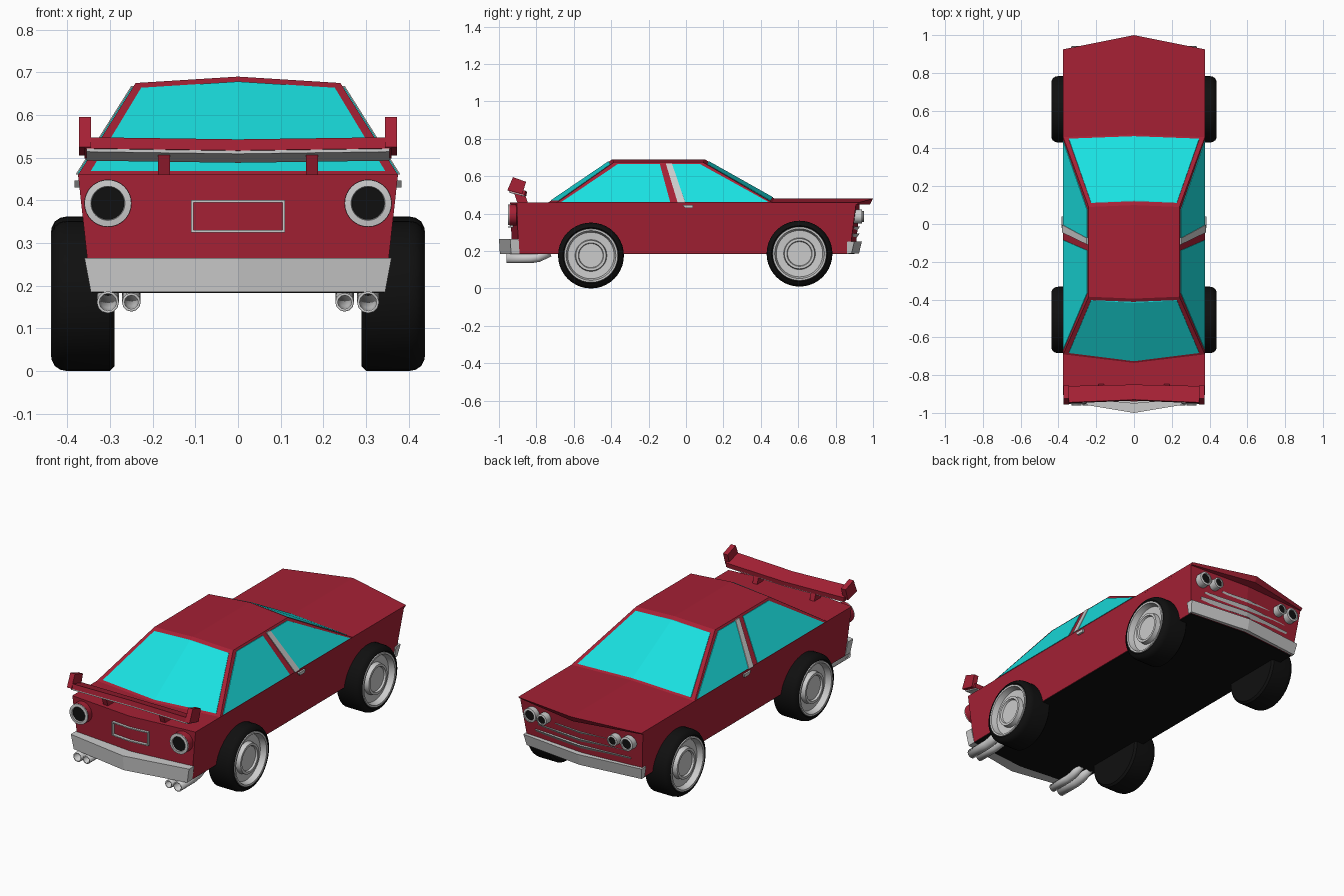
import bpy, bmesh, math
from mathutils import Vector

if "Cube" in bpy.data.objects:
    bpy.data.objects.remove(bpy.data.objects["Cube"])


def material(name, rgb):
    m = bpy.data.materials.new(name)
    m.diffuse_color = (*rgb, 1)
    m.use_nodes = True
    m.node_tree.nodes["Principled BSDF"].inputs["Base Color"].default_value = m.diffuse_color
    return m


RED = material("red_paint", (0.38, 0.015, 0.035))
GLASS = material("cyan_glass", (0.01, 0.75, 0.75))
BLACK = material("black_rubber", (0.005, 0.005, 0.005))


def build(name, verts, faces, mat=None):
    bm = bmesh.new()
    vs = [bm.verts.new(v) for v in verts]
    for f in faces:
        bm.faces.new([vs[i] for i in f])
    bmesh.ops.recalc_face_normals(bm, faces=bm.faces[:])
    me = bpy.data.meshes.new(name)
    bm.to_mesh(me)
    bm.free()
    ob = bpy.data.objects.new(name, me)
    bpy.context.collection.objects.link(ob)
    if mat:
        me.materials.append(mat)
    return ob


def plan(w, z, yr, yf, rc=0, fc=0, zc=0, zf=None):
    """Six-point plan outline with pointed ends at the centreline."""
    zf = z if zf is None else zf
    return [(0, yr + rc, z + zc), (w, yr, z), (w, yf, zf),
            (0, yf + fc, zf + zc), (-w, yf, zf), (-w, yr, z)]


def loft(name, low, high, mat=None):
    faces = [(i, (i + 1) % 6, (i + 1) % 6 + 6, i + 6) for i in range(6)]
    for o in (0, 6):
        faces += [(o, o + 1, o + 2, o + 3), (o, o + 3, o + 4, o + 5)]
    return build(name, low + high, faces, mat)


def prism(name, pts, x0, x1, mat=None, lean=0):
    """Extrude a (y, z) outline along x on both sides of the car."""
    n = len(pts)
    for s, side in ((1, "right"), (-1, "left")):
        verts = [(s * (x + lean * (z - 0.46)), y, z) for x in (x0, x1) for y, z in pts]
        faces = [(i, (i + 1) % n, (i + 1) % n + n, i + n) for i in range(n)]
        faces += [tuple(range(n)), tuple(range(n, 2 * n))]
        build(f"{name}_{side}", verts, faces, mat)


def lathe(name, prof, loc, axis, mat=None, n=32):
    """Revolve (radius, height) points about an axis."""
    q = Vector(axis).to_track_quat('Z', 'Y')
    verts, faces = [], []
    for k in range(n):
        a = 2 * math.pi * k / n
        verts += [Vector(loc) + q @ Vector((r * math.cos(a), r * math.sin(a), h)) for r, h in prof]
    m = len(prof)
    for k in range(n):
        for i in range(m - 1):
            j = (k + 1) % n
            faces.append((k * m + i, k * m + i + 1, j * m + i + 1, j * m + i))
    ob = build(name, verts, faces, mat)
    bm = bmesh.new()
    bm.from_mesh(ob.data)
    bmesh.ops.remove_doubles(bm, verts=bm.verts[:], dist=1e-5)
    bmesh.ops.recalc_face_normals(bm, faces=bm.faces[:])
    bm.to_mesh(ob.data)
    bm.free()
    bpy.ops.object.select_all(action='DESELECT')
    ob.select_set(True)
    bpy.context.view_layer.objects.active = ob
    bpy.ops.object.shade_smooth_by_angle(angle=math.radians(30))


# Body, hood and cabin
loft("body", plan(.345, .187, -.895, .875, -.035, .03),
     plan(.375, .46, -.905, .91, -.035, .02), RED)
loft("underside", plan(.342, .183, -.89, .87, -.035, .03),
     plan(.342, .19, -.89, .87, -.035, .03), BLACK)
loft("hood", plan(.374, .45, .44, .915, 0, .07),
     plan(.375, .46, .44, .925, 0, .075, .02), RED)
loft("cabin", plan(.375, .46, -.69, .46, -.045, .05),
     plan(.24, .675, -.385, .09, -.01, .01, .015), RED)

# Glass
loft("windscreen", plan(.345, .470, .43, .452, .013, .013, .018),
     plan(.227, .664, .09, .114, .012, .012, .0145), GLASS)
loft("rear_glass", plan(.345, .469, -.683, -.66, -.0435, -.0435),
     plan(.227, .664, -.405, -.385, -.012, -.012, .0145), GLASS)
LEAN = -.135 / .215
prism("rear_side_window", [(-.665, .463), (-.085, .463), (-.14, .665), (-.365, .665)],
      .37, .378, GLASS, LEAN)
prism("front_side_window", [(-.005, .463), (.44, .463), (.075, .665), (-.075, .665)],
      .37, .378, GLASS, LEAN)
prism("door_pillar_trim", [(-.045, .46), (-.005, .46), (-.075, .668), (-.108, .668)],
      .37, .381, None, LEAN)
prism("door_handle", [(-.02, .447), (-.005, .43), (.035, .43), (.04, .447)], .36, .383)

# Bumpers
loft("rear_bumper", plan(.345, .185, -.935, -.89, -.06, -.02),
     plan(.36, .265, -.94, -.895, -.06, -.02))
loft("front_bumper", plan(.35, .187, .86, .885, .03, .04),
     plan(.36, .25, .86, .9, .03, .04))

# Grille slats
for i, (w, z) in enumerate(((.29, .275), (.27, .31), (.16, .35))):
    side = .93 - .1 * w
    loft(f"grille_slat_{i + 1}", plan(w, z, .87, side - .015, .02, .1 * w),
         plan(w, z + .02, .87, side, .02, .1 * w))

# Number plate frame
for name, z in (("bottom", .325), ("top", .395)):
    loft(f"plate_frame_{name}", plan(.11, z, -.941, -.91, -.01),
         plan(.11, z + .006, -.941, -.91, -.01))
prism("plate_frame_side", [(-.941, .325), (-.91, .325), (-.91, .401), (-.941, .401)], .104, .11)

# Wing with end fins and struts
loft("wing", plan(.36, .522, -.95, -.862, .015, .008, -.005, .498),
     plan(.36, .548, -.945, -.858, .015, .008, -.005, .522), RED)
loft("wing_underside", plan(.355, .514, -.947, -.865, .015, .008, -.005, .493),
     plan(.355, .523, -.947, -.865, .015, .008, -.005, .499))
prism("wing_fin", [(-.925, .595), (-.855, .57), (-.875, .505), (-.955, .525)], .345, .373, RED)
prism("wing_strut", [(-.9, .455), (-.845, .455), (-.865, .515), (-.925, .525)], .16, .188, RED)

# Wheels, lights and exhausts on both sides
TYRE = [(0, 0), (.165, 0), (.176, .01), (.176, .112), (.173, .127),
        (.164, .14), (.15, .147), (.142, .14)]
RIM = [(.145, .13), (.143, .148), (.133, .147), (.124, .115), (.085, .112),
       (.081, .138), (.068, .138), (.064, .128), (0, .128)]
for s, side in ((1, "right"), (-1, "left")):
    for end, y, z in (("front", .607, .186), ("rear", -.508, .176)):
        lathe(f"{end}_tyre_{side}", TYRE, (s * .29, y, z), (s, 0, 0), BLACK, 40)
        lathe(f"{end}_rim_{side}", RIM, (s * .29, y, z), (s, 0, 0), None, 40)

    tail = (s * .305, -.905, .393)
    lathe(f"tail_light_housing_{side}", [(0, 0), (.056, 0), (.056, .04), (0, .04)],
          tail, (0, -1, 0), RED)
    lathe(f"tail_light_ring_{side}", [(.055, .038), (.055, .046), (.04, .048), (.038, .04)],
          tail, (0, -1, 0))
    lathe(f"tail_light_lens_{side}", [(.04, .041), (0, .041)], tail, (0, -1, 0), BLACK)

    for name, x, y, r in (("outer", .295, .895, .038), ("inner", .215, .905, .03)):
        loc = (s * x, y, .385)
        lathe(f"{name}_headlight_{side}", [(0, 0), (r, 0), (r, .045), (r * .72, .048), (r * .68, .04)],
              loc, (0, 1, 0))
        lathe(f"{name}_headlight_lens_{side}", [(r * .7, .041), (0, .041)], loc, (0, 1, 0), BLACK)

    for name, x, r in (("outer", .305, .026), ("inner", .25, .022)):
        cu = bpy.data.curves.new(f"{name}_exhaust_{side}", 'CURVE')
        cu.dimensions = '3D'
        cu.bevel_depth = r
        cu.bevel_resolution = 4
        sp = cu.splines.new('POLY')
        path = [(-.96, .161), (-.83, .161), (-.79, .167), (-.73, .195)]
        sp.points.add(len(path) - 1)
        for p, (y, z) in zip(sp.points, path):
            p.co = (s * x, y, z, 1)
        ob = bpy.data.objects.new(cu.name, cu)
        bpy.context.collection.objects.link(ob)
        wall = ob.modifiers.new("wall", 'SOLIDIFY')
        wall.thickness = .006
